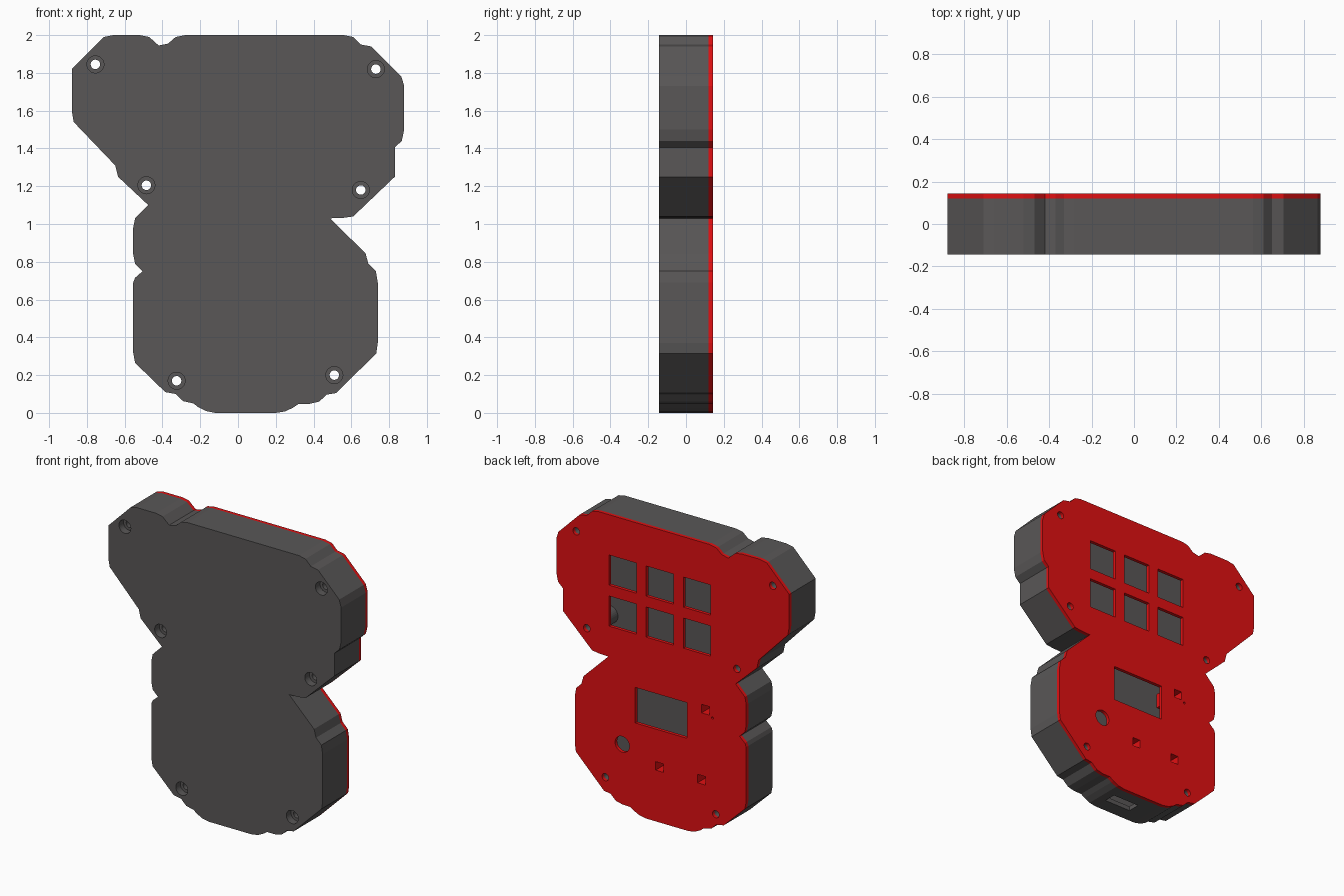
import bpy, bmesh
from mathutils import Vector, Matrix
from math import pi

if "Cube" in bpy.data.objects:
    bpy.data.objects.remove(bpy.data.objects["Cube"])

FRONT, SEAM, BACK = -0.143, 0.12, 0.143

# outline of the case in x, z, clockwise seen from the front
OUTLINE = [
    (-.88, 1.82), (-.71, 1.99), (-.66, 2), (-.52, 2), (-.47, 1.99), (-.42, 1.945), (-.37, 1.955),
    (-.33, 1.99), (-.28, 2), (.56, 2), (.61, 1.99), (.65, 1.95), (.705, 1.94), (.865, 1.78),
    (.88, 1.73), (.88, 1.5), (.867, 1.44), (.83, 1.405), (.83, 1.25), (.61, 1.04), (.56, 1.033),
    (.487, 1.03), (.675, .845), (.69, .79), (.73, .75), (.74, .69), (.74, .37), (.732, .315),
    (.52, .105), (.47, .097), (.43, .06), (.38, .048), (.32, .047), (.29, .027), (.25, .008),
    (.2, 0), (-.12, 0), (-.17, .01), (-.21, .03), (-.235, .05), (-.29, .062), (-.33, .1),
    (-.385, .11), (-.545, .265), (-.555, .32), (-.555, .69), (-.545, .715), (-.505, .75),
    (-.545, .79), (-.555, .84), (-.555, .98), (-.545, 1.03), (-.475, 1.1), (-.635, 1.25),
    (-.65, 1.31), (-.87, 1.54), (-.88, 1.6)]
SCREWS = [(-.755, 1.845), (.73, 1.82), (-.485, 1.205), (.65, 1.18), (-.325, .17), (.51, .2)]
LIGHTS = [(-.247, .863), (.10, .379), (-.217, .377)]


def finish(name, bm):
    bmesh.ops.recalc_face_normals(bm, faces=bm.faces)
    me = bpy.data.meshes.new(name)
    bm.to_mesh(me)
    bm.free()
    ob = bpy.data.objects.new(name, me)
    bpy.context.collection.objects.link(ob)
    return ob


def prism(name, pts, y0, y1):
    bm = bmesh.new()
    f = bm.faces.new([bm.verts.new((x, y0, z)) for x, z in pts])
    ext = bmesh.ops.extrude_face_region(bm, geom=[f])
    moved = [v for v in ext["geom"] if isinstance(v, bmesh.types.BMVert)]
    bmesh.ops.translate(bm, verts=moved, vec=(0, y1 - y0, 0))
    return finish(name, bm)


def box(x, z, w, h, y0, y1):
    return prism("cutter_box", [(x - w / 2, z - h / 2), (x - w / 2, z + h / 2),
                                (x + w / 2, z + h / 2), (x + w / 2, z - h / 2)], y0, y1)


def rod(x, z, r, y0, y1):
    bm = bmesh.new()
    m = Matrix.Translation((x, (y0 + y1) / 2, z)) @ Matrix.Rotation(pi / 2, 4, 'X')
    bmesh.ops.create_cone(bm, cap_ends=True, segments=32, radius1=r, radius2=r,
                          depth=y1 - y0, matrix=m)
    return finish("cutter_rod", bm)


def inset(pts, d):
    """Mitred inward offset of a clockwise outline."""
    out = []
    for i, p in enumerate(pts):
        a, p, b = Vector(pts[i - 1]), Vector(p), Vector(pts[(i + 1) % len(pts)])
        e1, e2 = (p - a).normalized(), (b - p).normalized()
        n1, n2 = Vector((e1.y, -e1.x)), Vector((e2.y, -e2.x))
        out.append(tuple(p + (n1 + n2) * d / (1 + n1.dot(n2))))
    return out


def combine(ob, tool, op='DIFFERENCE'):
    mod = ob.modifiers.new("bool", 'BOOLEAN')
    mod.operation, mod.solver, mod.object = op, 'EXACT', tool
    bpy.context.view_layer.objects.active = ob
    bpy.ops.object.modifier_apply(modifier=mod.name)
    bpy.data.objects.remove(tool)


def paint(ob, name, rgb):
    mat = bpy.data.materials.new(name)
    mat.diffuse_color = (*rgb, 1)
    mat.use_nodes = True
    mat.node_tree.nodes["Principled BSDF"].inputs["Base Color"].default_value = mat.diffuse_color
    ob.data.materials.clear()
    ob.data.materials.append(mat)


# hollow shell with screw bosses and countersunk holes
shell = prism("case_shell", OUTLINE, FRONT, SEAM)
combine(shell, prism("cavity", inset(OUTLINE, .03), FRONT + .035, SEAM + .1))
for x, z in SCREWS:
    combine(shell, rod(x, z, .06, FRONT + .02, SEAM), 'UNION')
for x, z in SCREWS:
    combine(shell, rod(x, z, .025, -.3, .3))
    combine(shell, rod(x, z, .045, -.3, FRONT + .05))
# cable slot in the bottom wall
combine(shell, box(.1, .0, .2, .2, -.045, .04))

# back plate with light tubes behind it
plate = prism("back_plate", OUTLINE, SEAM, BACK)
for x, z in LIGHTS:
    combine(plate, box(x, z, .1, .1, SEAM - .13, SEAM + .01), 'UNION')
for x, z in LIGHTS:
    combine(plate, box(x, z, .058, .058, -.3, .3))
# key windows
for x in (.378, .098, -.184):
    for z in (1.622, 1.342):
        combine(plate, box(x, z, .206, .206, -.3, .3))
# display window, knob hole, pin hole, screw holes
combine(plate, box(.087, .752, .393, .243, -.3, .3))
combine(plate, rod(.382, .459, .054, -.3, .3))
combine(plate, rod(-.30, .82, .007, .05, .3))
for x, z in SCREWS:
    combine(plate, rod(x, z, .025, -.3, .3))

paint(shell, "dark_grey", (.1, .095, .095))
paint(plate, "red", (.75, .005, .006))
